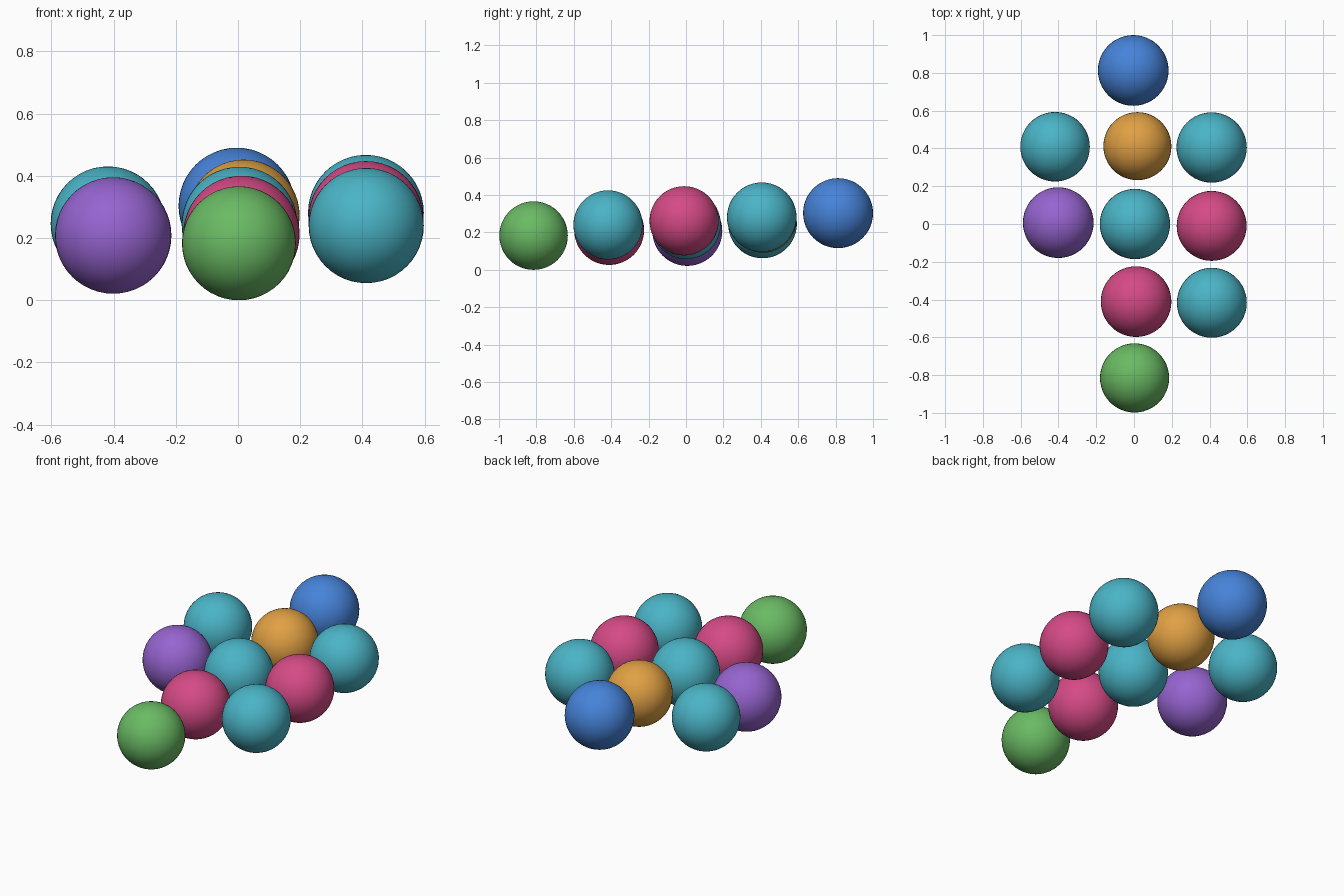
import bpy

cube = bpy.data.objects.get("Cube")
if cube:
    bpy.data.objects.remove(cube, do_unlink=True)


def linear(c):
    c /= 255
    return c / 12.92 if c <= 0.04045 else ((c + 0.055) / 1.055) ** 2.4


def material(name, rgb):
    mat = bpy.data.materials.new(name)
    mat.use_nodes = True
    colour = tuple(linear(c) for c in rgb) + (1.0,)
    mat.diffuse_color = colour
    mat.node_tree.nodes["Principled BSDF"].inputs["Base Color"].default_value = colour
    return mat


teal = material("teal", (74, 180, 198))
blue = material("blue", (70, 131, 217))
orange = material("orange", (224, 160, 68))
purple = material("purple", (150, 100, 208))
pink = material("pink", (213, 74, 134))
green = material("green", (106, 186, 100))


def ball(name, mat, x, y, z, radius):
    bpy.ops.mesh.primitive_uv_sphere_add(segments=48, ring_count=24, radius=radius,
                                         location=(x, y, z))
    obj = bpy.context.object
    obj.name = obj.data.name = name
    obj.data.materials.append(mat)
    bpy.ops.object.shade_smooth()


# Middle row, rising from front to back
ball("front_end_ball", green, 0.003, -0.815, 0.183, 0.183)
ball("front_middle_ball", pink, 0.011, -0.411, 0.213, 0.187)
ball("centre_ball", teal, 0.005, 0, 0.243, 0.186)
ball("back_middle_ball", orange, 0.018, 0.412, 0.272, 0.18)
ball("back_end_ball", blue, -0.004, 0.813, 0.303, 0.187)

# Row on the left side
ball("front_left_ball", teal, 0.412, -0.417, 0.24, 0.185)
ball("centre_left_ball", pink, 0.411, -0.01, 0.262, 0.185)
ball("back_left_ball", teal, 0.411, 0.405, 0.281, 0.186)

# Row on the right side
ball("centre_right_ball", purple, -0.401, 0.007, 0.208, 0.187)
ball("back_right_ball", teal, -0.418, 0.409, 0.246, 0.184)
